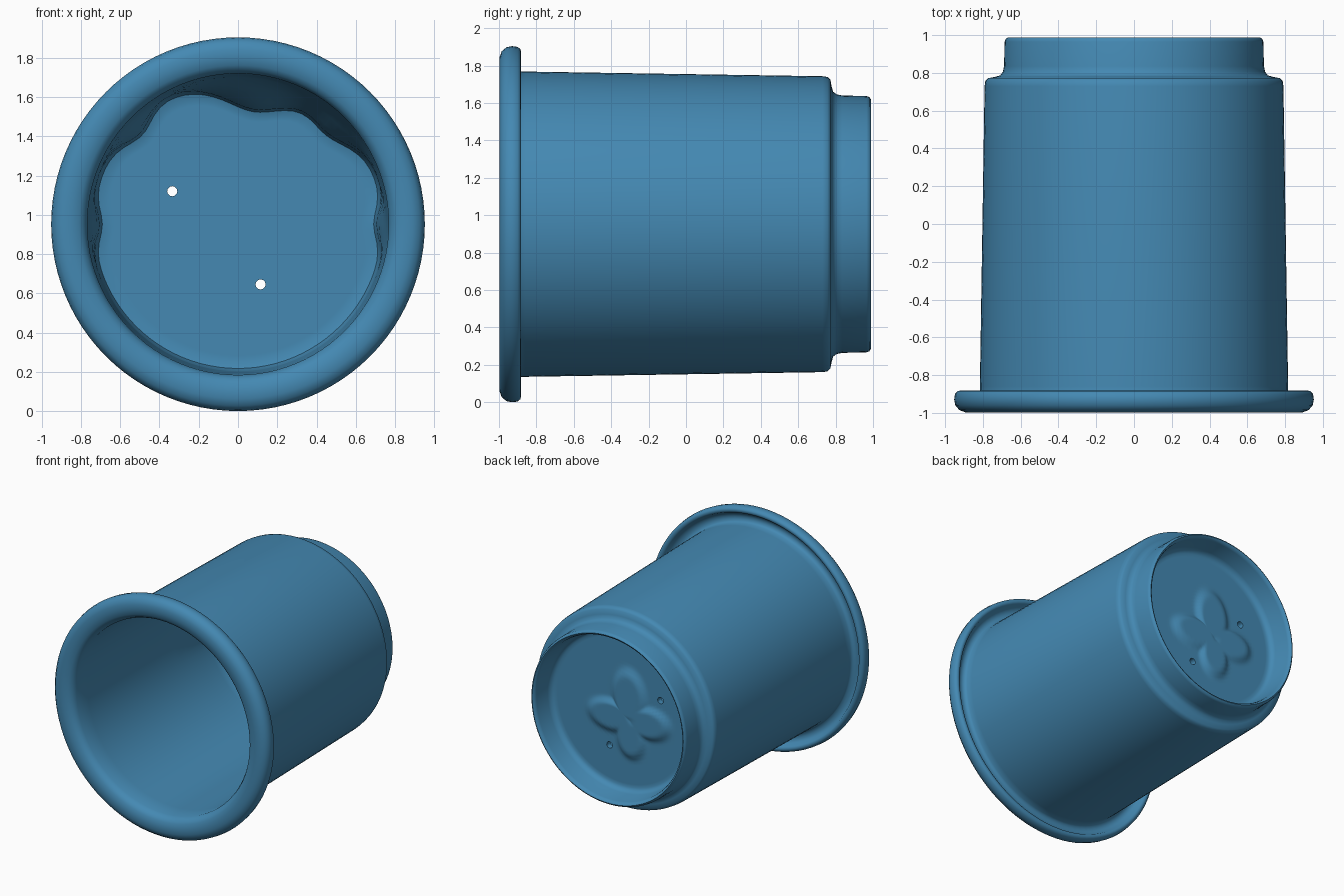
import bpy, bmesh
from math import sin, cos, pi, exp, radians, atan2, degrees, hypot

if "Cube" in bpy.data.objects:
    bpy.data.objects.remove(bpy.data.objects["Cube"])

AXIS_Z = 0.952
SEGMENTS = 96

blue = bpy.data.materials.new("soft blue plastic")
blue.use_nodes = True
colour = (0.058, 0.25, 0.45, 1)
blue.diffuse_color = colour
blue.node_tree.nodes["Principled BSDF"].inputs["Base Color"].default_value = colour


def smoothstep(a, b, v):
    t = min(max((v - a) / (b - a), 0), 1)
    return t * t * (3 - 2 * t)


def wall_bulge(angle, y):
    """Uneven thickening of the inner wall towards the floor."""
    deg = degrees(angle) % 360
    total = 0
    for centre, amount, width in ((82, .16, 22), (45, .09, 14), (137, .07, 11),
                                  (180, .045, 9), (0, .045, 9)):
        d = (deg - centre + 180) % 360 - 180
        total += amount * exp(-(d / width) ** 2)
    return total * smoothstep(0.2, 0.68, y)


def petal_relief(x, z):
    """Height of the raised four-petal relief under the base."""
    dx, dz = x + 0.08, z + 0.06
    height = 0
    for angle, reach, width in ((85, .32, .15), (0, .3, .13), (-90, .22, .13), (175, .26, .13)):
        a = radians(angle)
        along = dx * cos(a) + dz * sin(a) - reach / 2 - 0.03
        across = dz * cos(a) - dx * sin(a)
        d = hypot(along / (reach / 2 + 0.06), across / width)
        height = max(height, 0.028 * (1 - smoothstep(0.7, 1.1, d)))
    return height


# Profiles as (radius, y): inside wall, then outside from the mouth to the base
FLOOR_IN, FLOOR_OUT = 0.755, 0.8
steps = 24
inner_floor = [(0.7 * i / steps, FLOOR_IN) for i in range(steps + 1)]
inner_wall = [(0.735, 0.745), (0.748, 0.7)]
inner_wall += [(0.75 + 0.018 * i / 12, 0.66 - 1.6 * i / 12) for i in range(13)]
rim = [(0.785, -0.972), (0.81, -0.99), (0.85, -0.998), (0.89, -0.998), (0.925, -0.985),
       (0.946, -0.96), (0.952, -0.93), (0.948, -0.9), (0.935, -0.885), (0.92, -0.882),
       (0.905, -0.89), (0.89, -0.92), (0.86, -0.932), (0.83, -0.928), (0.817, -0.91)]
outer = [(0.816, -0.86), (0.791, 0.73), (0.787, 0.757), (0.772, 0.772), (0.735, 0.779),
         (0.708, 0.787), (0.694, 0.806), (0.688, 0.835), (0.685, 0.965), (0.68, 0.98),
         (0.668, 0.988), (0.655, 0.98), (0.648, 0.96), (0.635, 0.84), (0.622, 0.812)]
outer_floor = [(0.6 * (1 - i / steps), FLOOR_OUT) for i in range(steps + 1)]
inside = inner_floor + inner_wall
profile = inside + rim + outer + outer_floor

# Cup body, turned around the y axis
bm = bmesh.new()
rings = []
for k, (r, y) in enumerate(profile):
    if r < 1e-6:
        h = petal_relief(0, 0) if k > len(inside) else 0
        rings.append([bm.verts.new((0, y + h, AXIS_Z))])
        continue
    ring = []
    for s in range(SEGMENTS):
        a = 2 * pi * s / SEGMENTS
        radius, depth = r, y
        if k < len(inside):
            radius -= wall_bulge(a, y) * min(1, r / 0.75)
        x, z = radius * cos(a), radius * sin(a)
        if k >= len(profile) - len(outer_floor):
            depth += petal_relief(x, z)
        ring.append(bm.verts.new((x, depth, z + AXIS_Z)))
    rings.append(ring)
for a, b in zip(rings, rings[1:]):
    for s in range(SEGMENTS):
        n = (s + 1) % SEGMENTS
        if len(a) == 1:
            bm.faces.new((a[0], b[s], b[n]))
        elif len(b) == 1:
            bm.faces.new((a[s], b[0], a[n]))
        else:
            bm.faces.new((a[s], b[s], b[n], a[n]))
bmesh.ops.recalc_face_normals(bm, faces=bm.faces)
mesh = bpy.data.meshes.new("cup_body")
bm.to_mesh(mesh)
bm.free()
cup = bpy.data.objects.new("cup_body", mesh)
bpy.context.collection.objects.link(cup)
mesh.materials.append(blue)

# Two small drain holes through the floor
for x, z in ((-0.335, 1.12), (0.115, 0.645)):
    bpy.ops.mesh.primitive_cylinder_add(vertices=12, radius=0.026, depth=0.3,
                                        location=(x, 0.79, z), rotation=(pi / 2, 0, 0))
    cutter = bpy.context.object
    cutter.name = "drain_hole_cutter"
    cutter.hide_render = True
    cutter.data.materials.append(blue)
    cut = cup.modifiers.new("drain_hole", 'BOOLEAN')
    cut.operation = 'DIFFERENCE'
    cut.solver = 'EXACT'
    cut.object = cutter
    bpy.ops.object.select_all(action='DESELECT')
    cup.select_set(True)
    bpy.context.view_layer.objects.active = cup
    bpy.ops.object.modifier_apply(modifier=cut.name)
    bpy.data.objects.remove(cutter)

bpy.ops.object.shade_smooth_by_angle(angle=radians(50))
